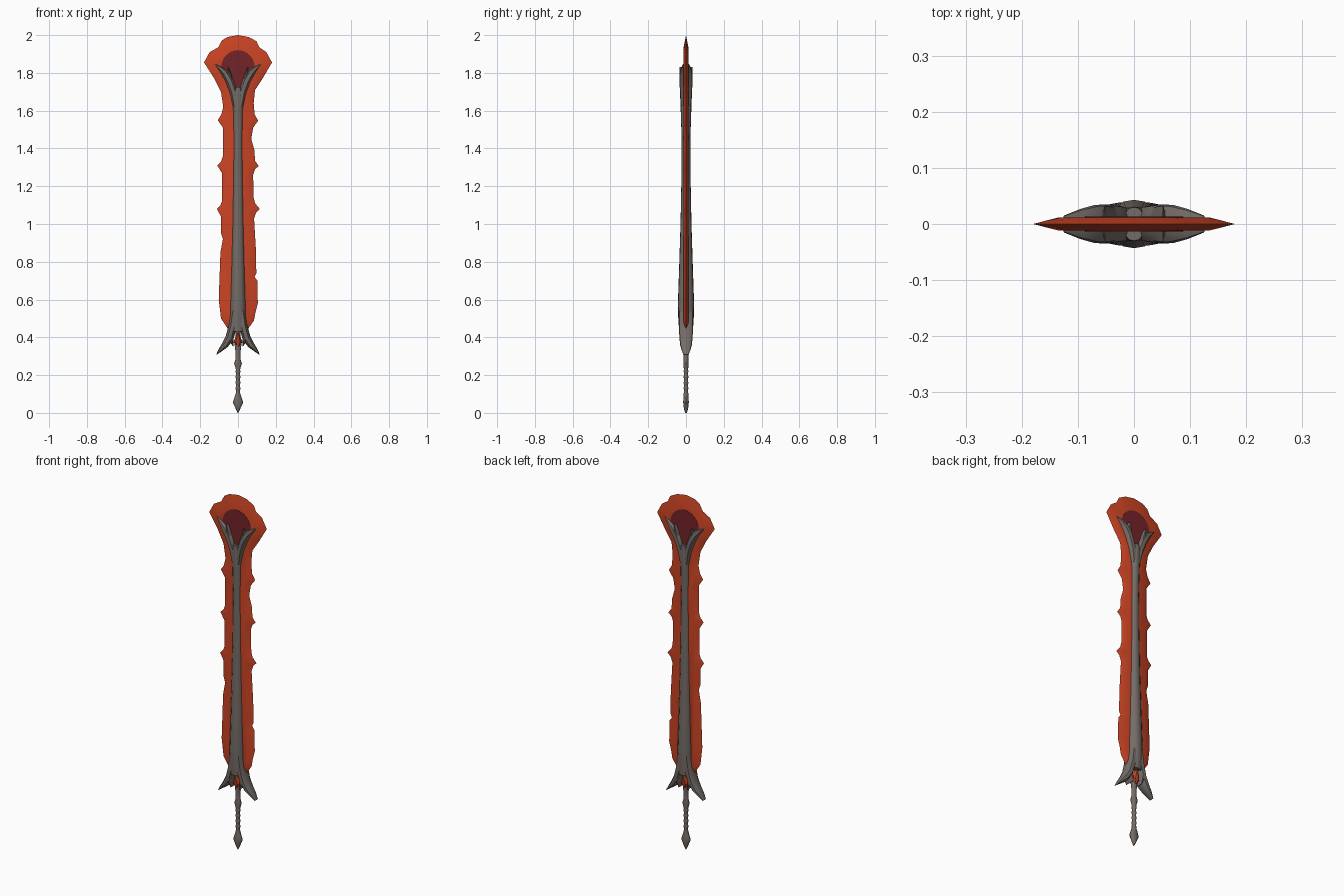
import bpy, bmesh, math
from mathutils import Vector


def material(name, rgb):
    m = bpy.data.materials.new(name)
    m.diffuse_color = (*rgb, 1)
    return m


ORANGE = material("ember orange", (0.60, 0.058, 0.018))
DARK = material("dark red", (0.17, 0.017, 0.022))
GREY = material("warm grey", (0.175, 0.15, 0.135))


def finish(bm, name, mat, angle=35):
    bmesh.ops.recalc_face_normals(bm, faces=bm.faces[:])
    me = bpy.data.meshes.new(name)
    bm.to_mesh(me)
    bm.free()
    me.materials.append(mat)
    ob = bpy.data.objects.new(name, me)
    bpy.context.collection.objects.link(ob)
    bpy.ops.object.select_all(action='DESELECT')
    ob.select_set(True)
    bpy.context.view_layer.objects.active = ob
    bpy.ops.object.shade_smooth_by_angle(angle=math.radians(angle))
    return ob


# Faceted cross-section, as fractions of half width and half thickness
QUARTER = [(1, 0), (0.85, 0.55), (0.45, 0.93)]
HALF = QUARTER + [(0, 1)] + [(-a, b) for a, b in reversed(QUARTER)]
SECTION = HALF + [(a, -b) for a, b in reversed(HALF[1:-1])]


def loft(name, path, mat=GREY, mirror=False):
    """path: (x, z, half width, half thickness) in the xz plane"""
    bm = bmesh.new()
    for s in ((1, -1) if mirror else (1,)):
        rings = []
        for i, (x, z, w, t) in enumerate(path):
            a, b = path[max(i - 1, 0)], path[min(i + 1, len(path) - 1)]
            d = Vector((b[0] - a[0], b[1] - a[1])).normalized()
            rings.append([bm.verts.new((s * (x + d.y * w * u), t * v, z - d.x * w * u))
                          for u, v in SECTION])
        n = len(SECTION)
        for r, q in zip(rings, rings[1:]):
            for k in range(n):
                bm.faces.new((r[k], r[(k + 1) % n], q[(k + 1) % n], q[k]))
        bm.faces.new(rings[0])
        bm.faces.new(rings[-1])
    return finish(bm, name, mat)


# Blade: jagged outline with a flat core and bevelled cutting edge
right = [(0.05, 0.44), (0.085, 0.49), (0.092, 0.53), (0.105, 0.58), (0.102, 0.70),
         (0.088, 0.72), (0.097, 0.74), (0.095, 0.86), (0.085, 1.03), (0.095, 1.06),
         (0.115, 1.08), (0.09, 1.11), (0.083, 1.14), (0.08, 1.26), (0.09, 1.29), (0.11, 1.307),
         (0.09, 1.335), (0.087, 1.39), (0.07, 1.45), (0.08, 1.51), (0.107, 1.547),
         (0.088, 1.58), (0.083, 1.64), (0.09, 1.71), (0.13, 1.77), (0.18, 1.855),
         (0.15, 1.91), (0.113, 1.935), (0.098, 1.968), (0.055, 1.99), (0, 2.0)]
left = [(-0.055, 1.99), (-0.085, 1.972), (-0.105, 1.935), (-0.15, 1.91), (-0.18, 1.855),
        (-0.125, 1.77), (-0.09, 1.70), (-0.078, 1.62), (-0.088, 1.58), (-0.107, 1.55),
        (-0.08, 1.51), (-0.08, 1.36), (-0.09, 1.33), (-0.11, 1.31), (-0.085, 1.27),
        (-0.085, 1.12), (-0.093, 1.10), (-0.112, 1.08), (-0.09, 1.04), (-0.09, 0.95),
        (-0.08, 0.92), (-0.093, 0.85), (-0.102, 0.60), (-0.09, 0.50), (-0.05, 0.44)]


def core(x, z):
    if z > 1.72:
        return x * 0.74, 1.78 + (z - 1.78) * 0.72
    return math.copysign(min(0.06, abs(x) * 0.7), x), max(z, 0.46 + abs(z - 0.44) * 0.5)


bm = bmesh.new()
outline = right + left
edge = [bm.verts.new((x, 0, z)) for x, z in outline]
n = len(edge)
for s in (-1, 1):
    inner = []
    for x, z in outline:
        cx, cz = core(x, z)
        inner.append(bm.verts.new((cx, s * 0.012, cz)))
    for i in range(n):
        j = (i + 1) % n
        bm.faces.new((edge[i], edge[j], inner[j], inner[i]))
    bm.faces.new(inner)
finish(bm, "blade", ORANGE)

# Dark inlay on both faces of the blade head
bm = bmesh.new()
arc = [(0.088 * math.cos(a), 1.83 + 0.09 * math.sin(a))
       for a in [math.pi * k / 16 for k in range(17)]] + [(-0.03, 1.72), (0.03, 1.72)]
for s in (-1, 1):
    f = bm.faces.new([bm.verts.new((x, s * 0.0115, z)) for x, z in arc])
    ext = bmesh.ops.extrude_face_region(bm, geom=[f])
    for v in ext['geom']:
        if isinstance(v, bmesh.types.BMVert):
            v.co.y = s * 0.0135
finish(bm, "head_inlay", DARK)

# Spine with forked top
loft("spine", [(0, 0.43, 0.045, 0.036), (0, 0.50, 0.042, 0.041), (0, 0.58, 0.042, 0.043),
               (0, 0.75, 0.037, 0.037), (0, 1.0, 0.031, 0.029), (0, 1.25, 0.027, 0.024),
               (0, 1.45, 0.025, 0.023), (0, 1.6, 0.028, 0.028), (0, 1.68, 0.034, 0.031),
               (0, 1.725, 0.02, 0.03)])
loft("top_prongs", [(0.012, 1.62, 0.016, 0.026), (0.024, 1.70, 0.022, 0.032),
                    (0.046, 1.76, 0.023, 0.035), (0.07, 1.80, 0.02, 0.034),
                    (0.095, 1.825, 0.012, 0.027), (0.125, 1.848, 0.001, 0.015)], mirror=True)
loft("top_inner_barbs", [(0.035, 1.74, 0.015, 0.03), (0.046, 1.79, 0.013, 0.033),
                         (0.052, 1.83, 0.001, 0.034)], mirror=True)

# Guard arms sweeping down and outward
loft("guard_arms", [(0.018, 0.54, 0.02, 0.038), (0.028, 0.46, 0.022, 0.038),
                    (0.044, 0.40, 0.022, 0.035), (0.068, 0.36, 0.018, 0.031),
                    (0.092, 0.335, 0.011, 0.024), (0.115, 0.308, 0.001, 0.014)], mirror=True)
loft("guard_inner_barbs", [(0.04, 0.42, 0.014, 0.034), (0.036, 0.385, 0.012, 0.032),
                           (0.026, 0.352, 0.001, 0.029)], mirror=True)
loft("guard_gem", [(0, 0.345, 0.002, 0.012), (0, 0.375, 0.024, 0.025),
                   (0, 0.425, 0.004, 0.03)], ORANGE)

# Grip with bands, collar and flat diamond pommel
grip = [(0, 0.0, 0.001, 0.004), (0, 0.022, 0.012, 0.011), (0, 0.055, 0.028, 0.015),
        (0, 0.075, 0.021, 0.014), (0, 0.105, 0.011, 0.012)]
for z in (0.13, 0.16, 0.19, 0.22):
    grip += [(0, z - 0.008, 0.011, 0.011), (0, z, 0.014, 0.013), (0, z + 0.008, 0.011, 0.011)]
grip += [(0, 0.24, 0.014, 0.012), (0, 0.262, 0.021, 0.014), (0, 0.285, 0.013, 0.012),
         (0, 0.33, 0.014, 0.013), (0, 0.36, 0.018, 0.014), (0, 0.43, 0.012, 0.012)]
loft("grip_and_pommel", grip)
